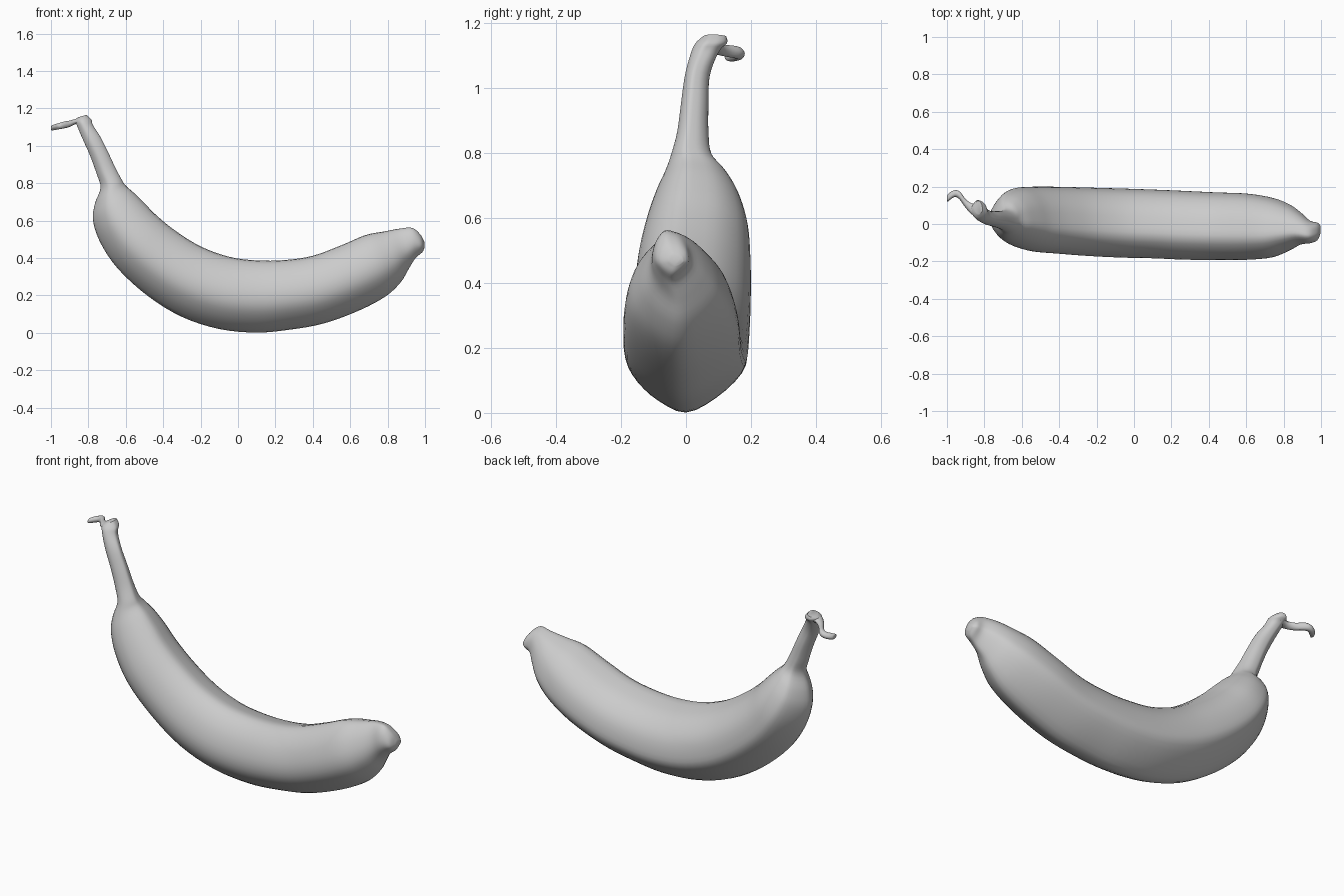
import bpy, bmesh, math
from mathutils import Vector


def catmull(rows, steps, closed=False):
    """Smoothly interpolate rows of numbers."""
    rows = [Vector(r) for r in rows]
    if closed:
        pts = [rows[-1]] + rows + rows[:2]
    else:
        pts = [rows[0]] + rows + [rows[-1]]
    out = []
    for a, b, c, d in zip(pts, pts[1:], pts[2:], pts[3:]):
        for i in range(steps):
            t = i / steps
            out.append(0.5 * (2 * b + (c - a) * t + (2 * a - 5 * b + 4 * c - d) * t * t
                              + (3 * b - a - 3 * c + d) * t ** 3))
    return out if closed else out + [rows[-1]]


# Lopsided peel cross-section: (across y, outer -1 to inner +1)
PEEL = [(0, -1), (0.5, -0.77), (0.93, -0.38), (1.0, -0.05), (0.86, 0.42), (0.5, 0.78), (0.05, 0.95),
        (-0.4, 0.99), (-0.78, 0.66), (-0.98, 0.2), (-0.98, -0.2), (-0.8, -0.52), (-0.45, -0.82)]
ROUND = [(math.cos(k * math.pi / 3), math.sin(k * math.pi / 3)) for k in range(6)]


def loft(name, stations, profile, steps):
    """Station: inner x, inner z, outer x, outer z, centre y, half width y."""
    bm = bmesh.new()
    ring = catmull(profile, 3, closed=True)
    n = len(ring)
    loops = []
    for xi, zi, xo, zo, yc, hy in catmull(stations, steps):
        mid = Vector(((xi + xo) / 2, yc, (zi + zo) / 2))
        half = Vector(((xi - xo) / 2, 0, (zi - zo) / 2))
        loops.append([bm.verts.new(mid + half * v + Vector((0, hy * u, 0))) for u, v in ring])
    for a, b in zip(loops, loops[1:]):
        for i in range(n):
            j = (i + 1) % n
            bm.faces.new((a[i], a[j], b[j], b[i]))
    bm.faces.new(loops[0])
    bm.faces.new(loops[-1])
    bmesh.ops.recalc_face_normals(bm, faces=bm.faces)
    mesh = bpy.data.meshes.new(name)
    bm.to_mesh(mesh)
    bm.free()
    obj = bpy.data.objects.new(name, mesh)
    bpy.context.collection.objects.link(obj)
    bpy.ops.object.select_all(action='DESELECT')
    obj.select_set(True)
    bpy.context.view_layer.objects.active = obj
    bpy.ops.object.shade_smooth_by_angle(angle=math.radians(45))
    return obj


# Fruit body with blossom tip (right) and stem (left)
loft("banana_body", [
    (0.997, 0.485, 0.997, 0.455, -0.03, 0.02),
    (0.975, 0.525, 0.985, 0.43, -0.04, 0.047),
    (0.93, 0.56, 0.95, 0.40, -0.043, 0.06),
    (0.86, 0.555, 0.915, 0.345, -0.025, 0.085),
    (0.78, 0.54, 0.87, 0.27, -0.02, 0.123),
    (0.68, 0.52, 0.79, 0.195, -0.02, 0.158),
    (0.55, 0.465, 0.65, 0.12, -0.015, 0.176),
    (0.40, 0.41, 0.46, 0.05, -0.012, 0.18),
    (0.25, 0.387, 0.28, 0.017, -0.007, 0.183),
    (0.10, 0.385, 0.10, 0.001, 0.0, 0.183),
    (-0.05, 0.405, -0.10, 0.02, 0.005, 0.184),
    (-0.20, 0.46, -0.30, 0.085, 0.012, 0.182),
    (-0.33, 0.54, -0.48, 0.195, 0.02, 0.178),
    (-0.43, 0.62, -0.64, 0.34, 0.026, 0.172),
    (-0.50, 0.69, -0.735, 0.48, 0.034, 0.156),
    (-0.555, 0.745, -0.775, 0.60, 0.035, 0.128),
    (-0.60, 0.785, -0.765, 0.69, 0.03, 0.095),
    (-0.622, 0.818, -0.735, 0.775, 0.017, 0.062),
    (-0.655, 0.88, -0.756, 0.85, 0.021, 0.048),
    (-0.695, 0.965, -0.79, 0.945, 0.027, 0.042),
    (-0.738, 1.05, -0.828, 1.03, 0.035, 0.038),
    (-0.776, 1.11, -0.862, 1.11, 0.058, 0.042),
    (-0.785, 1.14, -0.872, 1.138, 0.078, 0.048),
    (-0.81, 1.165, -0.855, 1.152, 0.088, 0.036),
], PEEL, 4)

# Dried curl hanging from the end of the stem
loft("stem_curl", [
    (-0.82, 1.155, -0.82, 1.11, 0.075, 0.04),
    (-0.865, 1.145, -0.865, 1.115, 0.08, 0.03),
    (-0.90, 1.135, -0.90, 1.10, 0.11, 0.024),
    (-0.93, 1.13, -0.93, 1.092, 0.15, 0.022),
    (-0.955, 1.122, -0.955, 1.088, 0.163, 0.018),
    (-0.98, 1.115, -0.98, 1.083, 0.152, 0.02),
    (-0.997, 1.108, -0.997, 1.082, 0.137, 0.018),
    (-1.0, 1.10, -1.0, 1.09, 0.134, 0.008),
], ROUND, 4)
